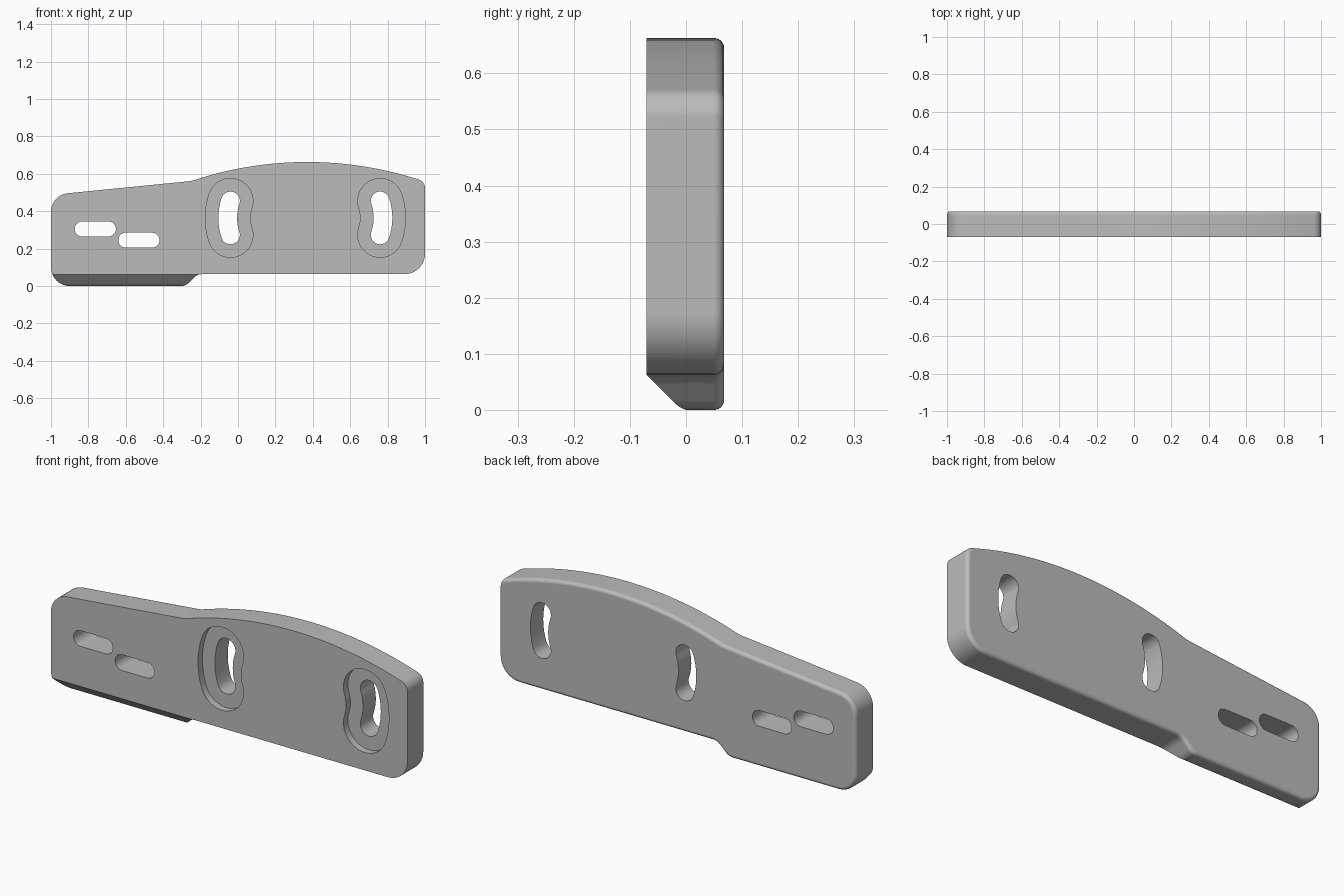
import bpy, bmesh
from math import sin, cos, pi, asin, tan, sqrt
from mathutils import Vector

if "Cube" in bpy.data.objects:
    bpy.data.objects.remove(bpy.data.objects["Cube"])

FRONT, BACK, EDGE = -0.07, 0.068, 0.018

grey = bpy.data.materials.new("plain grey")
grey.use_nodes = True
grey.diffuse_color = (0.5, 0.5, 0.5, 1)
grey.node_tree.nodes["Principled BSDF"].inputs["Base Color"].default_value = (0.5, 0.5, 0.5, 1)


def rounded(corners, steps=10):
    """Polygon from (x, z, radius) corners, each filleted."""
    pts = []
    for i, (x, z, r) in enumerate(corners):
        p = Vector((x, z))
        if r == 0:
            pts.append(p)
            continue
        u = (Vector(corners[i - 1][:2]) - p).normalized()
        v = (Vector(corners[(i + 1) % len(corners)][:2]) - p).normalized()
        half = u.angle(v) / 2
        centre = p + (u + v).normalized() * r / sin(half)
        a = p + u * r / tan(half) - centre
        b = p + v * r / tan(half) - centre
        turn = a.angle(b)
        for k in range(steps + 1):
            t = k / steps
            pts.append(centre + (a * sin((1 - t) * turn) + b * sin(t * turn)) / sin(turn))
    return pts


def inset(pts, d):
    """Move a counter-clockwise polygon inward by d."""
    out = []
    for i, p in enumerate(pts):
        e1 = (p - pts[i - 1]).normalized()
        e2 = (pts[(i + 1) % len(pts)] - p).normalized()
        n = Vector((-e1.y - e2.y, e1.x + e2.x)).normalized()
        out.append(p + n * d / max(0.5, n.dot(Vector((-e1.y, e1.x)))))
    return out


def loft(name, rings):
    """Solid through (points, y) rings, capped at both ends."""
    bm = bmesh.new()
    loops = [[bm.verts.new((p.x, y, p.y)) for p in pts] for pts, y in rings]
    for a, b in zip(loops, loops[1:]):
        for i in range(len(a)):
            bm.faces.new((a[i - 1], a[i], b[i], b[i - 1]))
    bm.faces.new(loops[0])
    bm.faces.new(loops[-1])
    bmesh.ops.recalc_face_normals(bm, faces=bm.faces)
    mesh = bpy.data.meshes.new(name)
    bm.to_mesh(mesh)
    bm.free()
    mesh.materials.append(grey)
    obj = bpy.data.objects.new(name, mesh)
    bpy.context.collection.objects.link(obj)
    return obj


def bean(x, side, r, steps=16):
    """Curved slot outline bulging toward side (-1 or 1)."""
    rise, half, z = 0.015, 0.091, 0.364
    R = (half ** 2 + rise ** 2) / (2 * rise)
    a = asin(half / R)
    pts = []

    def arc(cx, cz, rad, t0, t1):
        for k in range(steps):
            t = t0 + (t1 - t0) * k / steps
            pts.append(Vector((x + side * (cx + rad * cos(t)), z + cz + rad * sin(t))))

    c = rise - R
    arc(c, 0, R + r, -a, a)
    arc(0, half, r, a, a + pi)
    arc(c, 0, R - r, a, -a)
    arc(0, -half, r, pi - a, 2 * pi - a)
    return pts


# Plate outline, counter-clockwise from the lower left
def crown(x, R=1.94):
    return 0.663 - R + sqrt(R * R - (x - 0.37) ** 2)


outline = [(-1, 0, 0.1), (-0.28, 0, 0.06), (-0.217, 0.063, 0.06),
           (1, 0.063, 0.11), (1, 0.56, 0.05)]
outline += [(x, crown(x), 0) for x in [0.94 - 0.0375 * k for k in range(31)]]
outline += [(-0.25, crown(-0.25), 0.2), (-1, 0.487, 0.1)]
profile = rounded(outline)

# Plate with a rounded back edge
rings = [(profile, FRONT)]
for k in range(7):
    t = k / 6 * pi / 2
    rings.append((inset(profile, EDGE * (1 - cos(t))), BACK - EDGE * (1 - sin(t))))
plate = loft("bracket_plate", rings)

# Cutters: straight slots, curved slots and their front recesses
cutters = []
for x, z in ((-0.763, 0.305), (-0.53, 0.245)):
    slot = [(x + i * 0.11, z + j * 0.04, 0.0395)
            for i, j in ((-1, -1), (1, -1), (1, 1), (-1, 1))]
    pts = rounded(slot)
    cutters.append(loft("slot_cutter", [(pts, -0.2), (pts, 0.2)]))
for x, side in ((-0.04, -1), (0.76, 1)):
    for name, r, end in (("recess_cutter", 0.12, FRONT + 0.035), ("curved_slot_cutter", 0.05, 0.2)):
        pts = bean(x, side, r)
        cutters.append(loft(name, [(pts, -0.2), (pts, end)]))

# Cutter for the sloped underside of the lower lip
wedge = bpy.data.meshes.new("lip_cutter")
bm = bmesh.new()
section = [(-0.0705, 0.0625), (-0.02, 0.012), (-0.011, 0.005), (0.002, -0.001), (0.002, -0.1), (-0.2, -0.1), (-0.2, 0.0625)]
face = bm.faces.new([bm.verts.new((-1.1, y, z)) for y, z in section])
ext = bmesh.ops.extrude_face_region(bm, geom=[face])
bmesh.ops.translate(bm, vec=(0.95, 0, 0), verts=[v for v in ext["geom"] if isinstance(v, bmesh.types.BMVert)])
bmesh.ops.recalc_face_normals(bm, faces=bm.faces)
bm.to_mesh(wedge)
bm.free()
wedge.materials.append(grey)
lip = bpy.data.objects.new("lip_cutter", wedge)
bpy.context.collection.objects.link(lip)
cutters.append(lip)

# Cut, apply and shade
bpy.ops.object.select_all(action="DESELECT")
plate.select_set(True)
bpy.context.view_layer.objects.active = plate
for cutter in cutters:
    cutter.hide_render = True
    mod = plate.modifiers.new("cut", "BOOLEAN")
    mod.operation, mod.solver, mod.object = "DIFFERENCE", "EXACT", cutter
    bpy.ops.object.modifier_apply(modifier=mod.name)
    bpy.data.objects.remove(cutter)
bpy.ops.object.shade_smooth_by_angle(angle=0.5)
weighted = plate.modifiers.new("clean_normals", "WEIGHTED_NORMAL")
weighted.keep_sharp = True
